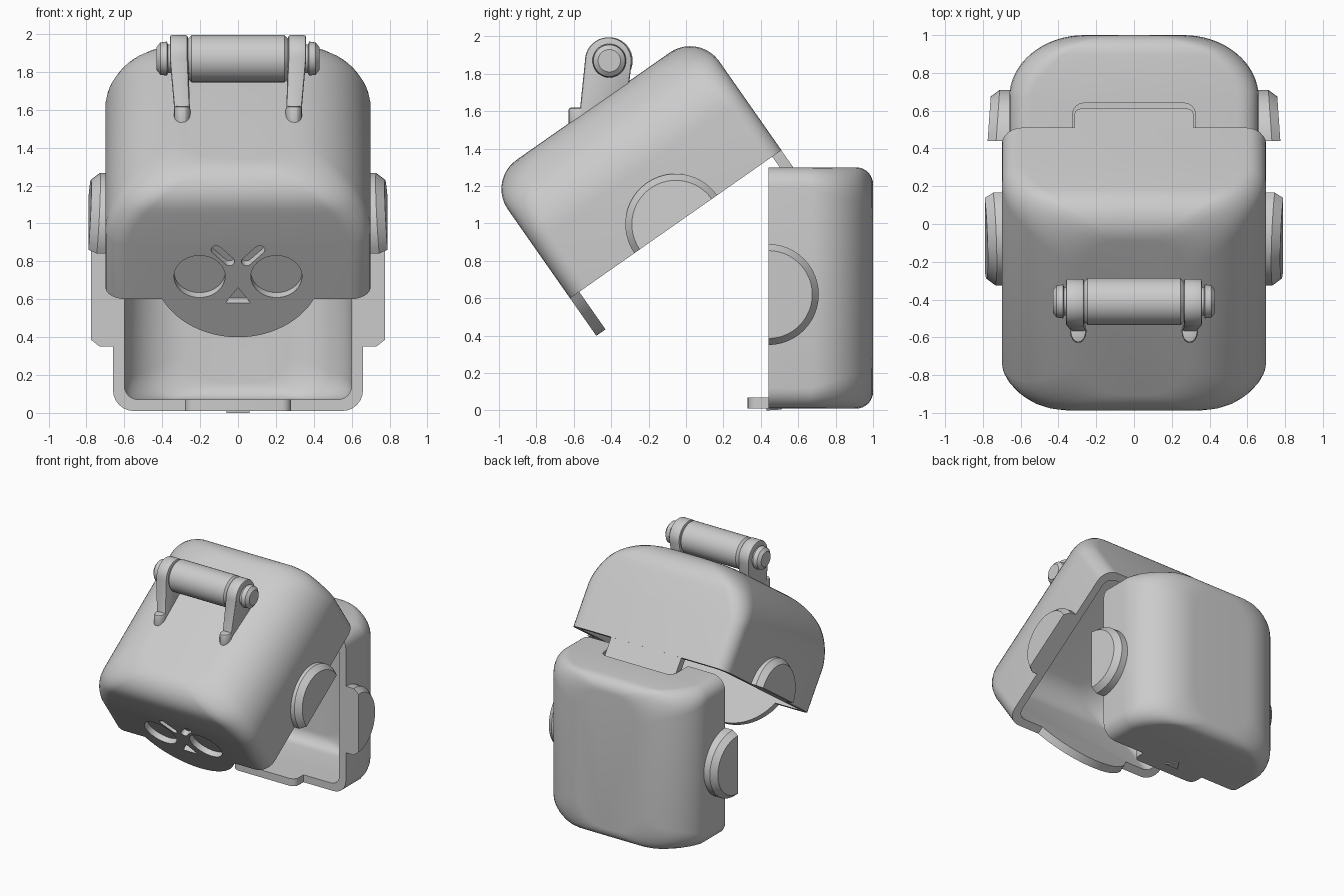
import bpy, bmesh, math
from mathutils import Matrix, Vector

if "Cube" in bpy.data.objects:
    bpy.data.objects.remove(bpy.data.objects["Cube"])

grey = bpy.data.materials.new("plain_grey")
grey.diffuse_color = (0.6, 0.6, 0.6, 1)
grey.use_nodes = True
grey.node_tree.nodes["Principled BSDF"].inputs["Base Color"].default_value = grey.diffuse_color


def frame(origin, u, n):
    """Local axes: x, u (length of shell), n (depth of shell)."""
    m = Matrix.Identity(4)
    for i, v in enumerate(((1, 0, 0), u, n, origin)):
        for r in range(3):
            m[r][i] = v[r]
    return m


A = math.radians(35)
LID = frame((0, -0.62, 0.60), (0, math.cos(A), math.sin(A)), (0, -math.sin(A), math.cos(A)))
BACK = frame((0, 0.44, 1.30), (0, 0, -1), (0, 1, 0))
WORLD = Matrix.Identity(4)


def loft(name, rings, m=WORLD, bevel=0):
    """Skin a list of matching closed rings and cap both ends."""
    bm = bmesh.new()
    vs = [[bm.verts.new(m @ Vector(p)) for p in ring] for ring in rings]
    k = len(vs[0])
    for a, b in zip(vs, vs[1:]):
        for i in range(k):
            bm.faces.new((a[i], a[(i + 1) % k], b[(i + 1) % k], b[i]))
    bm.faces.new(vs[0])
    bm.faces.new(vs[-1])
    bmesh.ops.recalc_face_normals(bm, faces=bm.faces)
    me = bpy.data.meshes.new(name)
    bm.to_mesh(me)
    bm.free()
    me.materials.append(grey)
    ob = bpy.data.objects.new(name, me)
    bpy.context.collection.objects.link(ob)
    if bevel:
        mod = ob.modifiers.new("bevel", 'BEVEL')
        mod.width, mod.segments = bevel, 2
    return ob


def smooth(ob):
    bpy.ops.object.select_all(action='DESELECT')
    bpy.context.view_layer.objects.active = ob
    ob.select_set(True)
    for mod in list(ob.modifiers):
        bpy.ops.object.modifier_apply(modifier=mod.name)
    bpy.ops.object.shade_smooth_by_angle(angle=math.radians(32))


def combine(ob, other, op):
    mod = ob.modifiers.new(op, 'BOOLEAN')
    mod.operation, mod.object, mod.solver = op, other, 'EXACT'
    bpy.context.view_layer.objects.active = ob
    bpy.ops.object.modifier_apply(modifier=mod.name)
    bpy.data.objects.remove(other)


def arc(cx, cy, rx, ry, a0, a1, k):
    return [(cx + rx * math.cos(math.radians(a0 + (a1 - a0) * i / k)),
             cy + ry * math.sin(math.radians(a0 + (a1 - a0) * i / k))) for i in range(k + 1)]


def shell(name, m, W, L, D, Rx, Rn, Rl, wall=0.06):
    """Open tray: rounded rectangles stacked over the depth, outside then inside."""
    def skin(off):
        w0, l0, d, rings = W - off, L / 2 - off, D - off, []
        steps = [0] + [d - Rn + Rn * math.sin(math.radians(90 * i / 16)) for i in range(17)]
        for n in steps:
            t = max(0, (n - d + Rn) / Rn)
            tl = max(0, (n - d + Rl) / Rl)
            w = w0 - (Rx - off) * (1 - math.sqrt(max(0, 1 - t * t)))
            l = l0 - Rl * (1 - math.sqrt(max(0, 1 - tl * tl)))
            r = 0.11 - off * 0.6 + 0.1 * t
            ring = []
            for sx, sy, a in ((1, 1, 0), (-1, 1, 90), (-1, -1, 180), (1, -1, 270)):
                ring += arc(sx * (w - r), L / 2 + sy * (l - r), r, r, a, a + 90, 6)
            rings.append([(x, u, n) for x, u in ring])
        return rings
    return loft(name, skin(0)[::-1] + skin(wall), m)


# Two half shells
lid = shell("lid_shell", LID, 0.70, 1.38, 0.77, 0.42, 0.42, 0.19)
base = shell("back_shell", BACK, 0.66, 1.29, 0.56, 0.40, 0.33, 0.09)

# Jaw tab below the lid face
jaw = arc(0, 0.204, 0.449, 0.449, 207, 333, 28)
jaw = [(0.40, 0.03)] + [(-0.40, 0.03)] + jaw
combine(lid, loft("jaw", [[(x, u, n) for x, n in jaw] for u in (0.0, 0.06)], LID), 'UNION')


# Recessed face: eyes, nose and brows
def recess(pts):
    combine(lid, loft("cut", [[(x, u, n) for x, n in pts] for u in (-0.05, 0.045)], LID), 'DIFFERENCE')


for s in (-1, 1):
    recess(arc(s * 0.203, 0.146, 0.135, 0.135, 0, 350, 35))
    a = math.degrees(math.atan2(0.075, s * 0.07))
    recess(arc(s * 0.115, 0.318, 0.027, 0.027, a - 90, a + 90, 8) +
           arc(s * 0.045, 0.243, 0.027, 0.027, a + 90, a + 270, 8))
recess([(-0.065, -0.024), (0.065, -0.024), (0, 0.075)])

# Hinge notch in the back shell and hinge flap on the lid
notch = [(-0.325, 0.40), (0.325, 0.40)] + arc(0.265, 0.58, 0.06, 0.06, 0, 90, 6) + arc(-0.265, 0.58, 0.06, 0.06, 90, 180, 6)
combine(base, loft("cut", [[(x, y, z) for x, y in notch] for z in (1.18, 1.4)]), 'DIFFERENCE')
flap = [(0.315, 0.03), (-0.315, 0.03)] + arc(-0.265, -0.13, 0.05, 0.05, 180, 270, 5) + arc(0.265, -0.13, 0.05, 0.05, 270, 360, 5)
smooth(loft("hinge_flap", [[(x, u, n) for x, n in flap] for u in (1.32, 1.379)], LID))

# Bottom lip with a small catch
lip = [(-0.28, 0.46), (0.28, 0.46)] + arc(0.23, 0.38, 0.05, -0.05, 0, 90, 5) + arc(-0.23, 0.38, 0.05, -0.05, 90, 180, 5)
smooth(loft("bottom_lip", [[(x, y, z) for x, y in lip] for z in (0.01, 0.07)]))
smooth(loft("catch", [[(-0.06, 0.43, 0.02), (0.06, 0.43, 0.02), (0, 0.52, 0.02)],
                      [(-0.06, 0.43, 0), (0.06, 0.43, 0), (0, 0.51, 0.005)]]))
smooth(lid)
smooth(base)

# Half-disc ears on both shells
for label, m, mid, x0, x1 in (("lid_ear", LID, 0.69, 0.66, 0.79), ("back_ear", BACK, 0.68, 0.62, 0.775)):
    for s, side in ((-1, "left"), (1, "right")):
        rings = []
        for x, r in ((x0, 0.27), (x1 - 0.045, 0.27), (x1, 0.235)):
            rings.append([(s * (x - 0.07 * n), u, n) for u, n in arc(mid, 0, r, r, 0, 180, 24)])
        smooth(loft(f"{label}_{side}", rings, m))


# Handle: roller, brackets and end caps
def turned(name, profile):
    smooth(loft(name, [[(x, y, z) for y, z in arc(-0.41, 1.87, r, r, 0, 350, 35)] for x, r in profile]))


turned("handle_roller", [(-0.27, 0.10), (-0.245, 0.125), (0.245, 0.125), (0.27, 0.10)])
plate = arc(-0.415, 1.87, 0.125, 0.125, -10, 180, 20) + [(-0.57, 1.58), (-0.61, 1.54), (-0.59, 1.50), (-0.31, 1.70)]
for s, side in ((-1, "left"), (1, "right")):
    lean = lambda z: 0.08 * min(0, z - 1.87)
    rings = [[(s * (x + lean(z) * k), y, z) for y, z in plate] for x, k in ((0.265, 0.5), (0.36, 1.1))]
    smooth(loft(f"handle_bracket_{side}", rings, bevel=0.012))
    turned(f"handle_cap_{side}", [(s * 0.34, 0.075), (s * 0.37, 0.075), (s * 0.375, 0.09), (s * 0.41, 0.085), (s * 0.43, 0.06)])
    foot = [(s * 0.292, -0.575, 1.53)]
    rings = [[(s * 0.295 + 0.043 * math.cos(t * math.pi / 8), -0.57 + 0.06 * math.sin(t * math.pi / 8), z)
              for t in range(16)] for z in (1.50, 1.62)]
    smooth(loft(f"handle_foot_{side}", rings, bevel=0.015))
